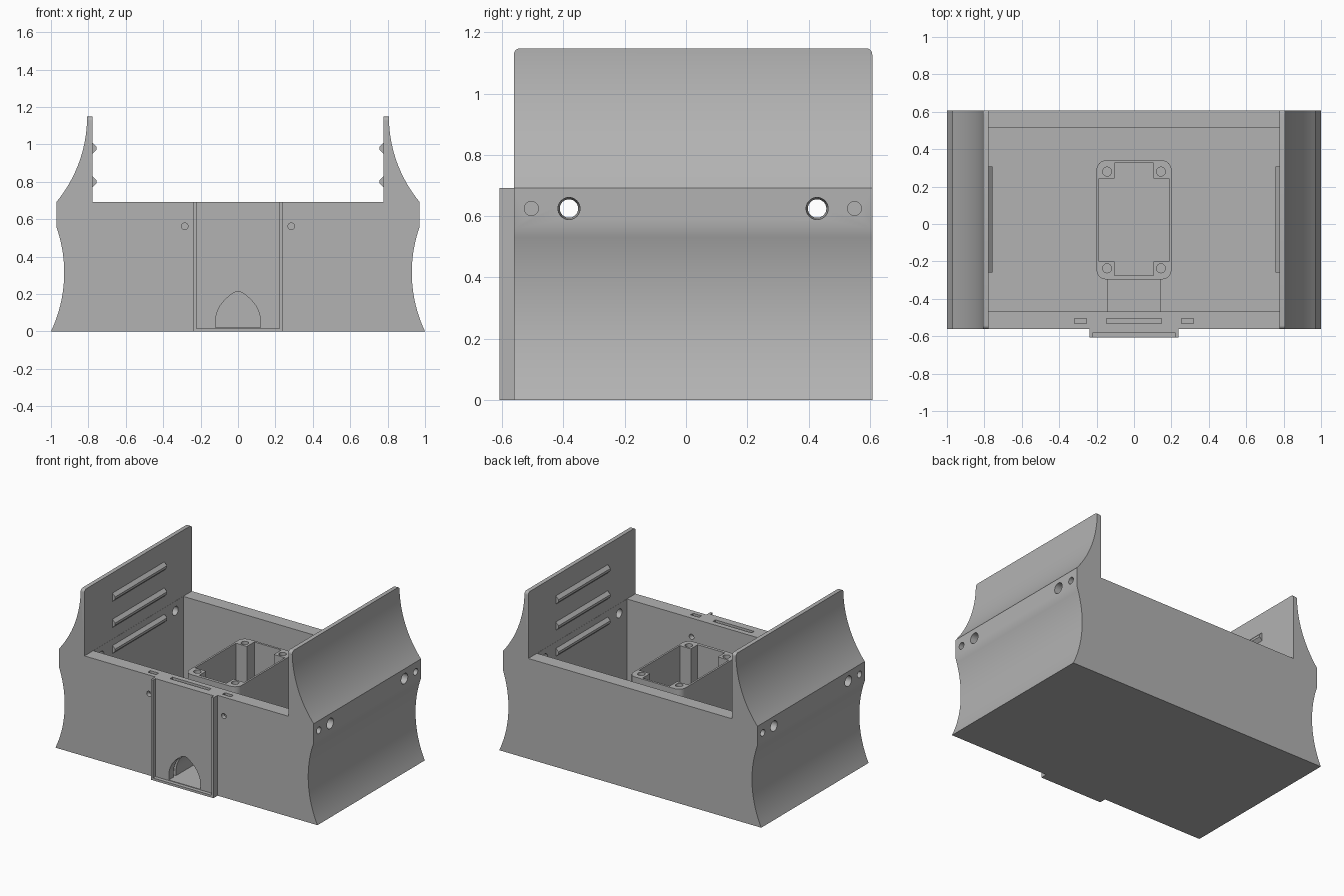
import bpy, bmesh, math
from mathutils import Matrix, Vector

cube = bpy.data.objects.get("Cube")
if cube:
    bpy.data.objects.remove(cube, do_unlink=True)

GREY = (0.45, 0.45, 0.45, 1)
mat = bpy.data.materials.new("light grey")
mat.use_nodes = True
mat.diffuse_color = GREY
mat.node_tree.nodes["Principled BSDF"].inputs["Base Color"].default_value = GREY

FRONT, BACK = -0.562, 0.608
RIM, TOP, FLOOR, INNER = 0.692, 1.148, 0.02, 0.778


def make(name, bm):
    bmesh.ops.recalc_face_normals(bm, faces=bm.faces)
    mesh = bpy.data.meshes.new(name)
    bm.to_mesh(mesh)
    bm.free()
    mesh.materials.append(mat)
    obj = bpy.data.objects.new(name, mesh)
    bpy.context.collection.objects.link(obj)
    return obj


def prism_bm(points, axis, a, b):
    """Extrude a 2D outline along an axis from a to b."""
    place = {"x": lambda u, v: (a, u, v),
             "y": lambda u, v: (u, a, v),
             "z": lambda u, v: (u, v, a)}[axis]
    bm = bmesh.new()
    face = bm.faces.new([bm.verts.new(place(u, v)) for u, v in points])
    ext = bmesh.ops.extrude_face_region(bm, geom=[face])
    move = Vector([b - a if c == axis else 0 for c in "xyz"])
    bmesh.ops.translate(bm, vec=move, verts=[g for g in ext["geom"] if isinstance(g, bmesh.types.BMVert)])
    return bm


def prism(name, points, axis, a, b):
    return make(name, prism_bm(points, axis, a, b))


def box(name, x0, x1, y0, y1, z0, z1):
    return prism(name, [(x0, y0), (x1, y0), (x1, y1), (x0, y1)], "z", z0, z1)


def rod(name, start, end, r1, r2=None):
    start, end = Vector(start), Vector(end)
    d = end - start
    m = Matrix.Translation((start + end) / 2) @ d.to_track_quat("Z", "Y").to_matrix().to_4x4()
    bm = bmesh.new()
    bmesh.ops.create_cone(bm, cap_ends=True, segments=32, radius1=r1,
                          radius2=r2 or r1, depth=d.length, matrix=m)
    return make(name, bm)


def cut(target, cutter):
    """Subtract the cutter, bake the result, then drop the cutter."""
    mod = target.modifiers.new("cut", "BOOLEAN")
    mod.operation, mod.solver, mod.object = "DIFFERENCE", "EXACT", cutter
    bpy.context.view_layer.update()
    dg = bpy.context.evaluated_depsgraph_get()
    mesh = bpy.data.meshes.new_from_object(target.evaluated_get(dg))
    target.modifiers.clear()
    target.data = mesh
    bpy.data.objects.remove(cutter, do_unlink=True)


def arc(p, q, r, n=20):
    """Points on the arc of radius r from p to q, bulging towards -x."""
    p, q = Vector(p), Vector(q)
    mid, half = (p + q) / 2, (q - p) / 2
    out = Vector((half.y, -half.x)).normalized()
    c = mid + out * math.sqrt(r * r - half.length_squared)
    a0 = math.atan2(p.y - c.y, p.x - c.x) % math.tau
    a1 = math.atan2(q.y - c.y, q.x - c.x) % math.tau
    return [(c.x + r * math.cos(a0 + (a1 - a0) * i / n),
             c.y + r * math.sin(a0 + (a1 - a0) * i / n)) for i in range(n + 1)]


def arch(y0, y1):
    half = [(0.12, FLOOR), (0.118, 0.08), (0.11, 0.108), (0.095, 0.138),
            (0.07, 0.17), (0.04, 0.195), (0.015, 0.211)]
    pts = half + [(0, 0.215)] + [(-x, z) for x, z in reversed(half)]
    return prism("arch_cutter", pts, "y", y0, y1)


# Shell: concave flanks and raised side panels, one extruded section
flank = arc((1, 0), (0.971, 0.559), 0.735) + arc((0.971, RIM), (0.807, TOP), 0.716)
right = flank + [(INNER, TOP), (INNER, RIM)]
bm = prism_bm(right + [(-x, z) for x, z in reversed(right)], "y", FRONT, BACK)
corners = [e for e in bm.edges
           if all(v.co.z > TOP - 0.001 for v in e.verts)
           and abs(e.verts[0].co.y - e.verts[1].co.y) < 0.001]
bmesh.ops.bevel(bm, geom=corners, offset=0.02, segments=5, profile=0.5, affect="EDGES")
shell = make("shell", bm)

# Main cavity
cut(shell, box("cavity", -0.777, 0.777, -0.467, 0.514, FLOOR, 0.75))

# Side holes: tapered through holes and blind corner holes
for s in (-1, 1):
    for y in (-0.382, 0.428):
        cut(shell, rod("hole", (s * 1.0, y, 0.625), (s * 0.74, y, 0.625), 0.037, 0.029))
    for y in (-0.505, 0.55):
        cut(shell, rod("hole", (s * 1.0, y, 0.625), (s * 0.85, y, 0.625), 0.023))

# Front wall: gate slot, fastener slots and their holes, arched opening
cut(shell, box("slot", -0.148, 0.148, -0.531, -0.504, FLOOR, 0.75))
for s in (-1, 1):
    cut(shell, box("slot", s * 0.285 - 0.032, s * 0.285 + 0.032, -0.531, -0.504, 0.53, 0.75))
    cut(shell, rod("hole", (s * 0.285, -0.6, 0.562), (s * 0.285, -0.45, 0.562), 0.018))
cut(shell, arch(-0.65, -0.44))

# Recessed frame on the front
frame = box("front_frame", -0.238, 0.238, -0.608, FRONT, 0, RIM)
cut(frame, box("recess", -0.222, 0.222, -0.65, -0.582, 0.016, 0.75))
cut(frame, arch(-0.65, -0.5))

# Central holder with four drilled corner posts
X0, Y0, Y1, R = 0.2, -0.296, 0.34, 0.05
outline = []
for k, (cx, cy) in enumerate([(X0 - R, Y1 - R), (R - X0, Y1 - R), (R - X0, Y0 + R), (X0 - R, Y0 + R)]):
    for i in range(9):
        a = math.pi / 2 * (k + i / 8)
        outline.append((cx + R * math.cos(a), cy + R * math.sin(a)))
holder = prism("central_holder", outline, "z", 0.01, 0.63)
cut(holder, box("well", -0.103, 0.103, -0.275, 0.325, -0.1, 0.7))
cut(holder, box("well", -0.187, 0.187, -0.2, 0.244, -0.1, 0.7))
for x in (-0.144, 0.144):
    for y in (-0.237, 0.28):
        cut(holder, rod("hole", (x, y, 0.45), (x, y, 0.7), 0.024))
cut(holder, arch(-0.4, 0.4))

# Tunnel joining the front opening to the holder
tunnel = box("tunnel", -0.142, 0.142, -0.467, Y0, 0.01, 0.25)
cut(tunnel, arch(-0.6, -0.2))

# Ridges on the inner faces of the side panels
parts = [shell, frame, holder, tunnel]
for s, side in ((-1, "right"), (1, "left")):
    for i, z in enumerate((0.62, 0.80, 0.98)):
        pts = [(s * 0.785, z - 0.036), (s * 0.757, z - 0.008),
               (s * 0.757, z + 0.008), (s * 0.785, z + 0.036)]
        parts.append(prism(f"{side}_ridge_{i + 1}", pts, "y", -0.258, 0.308))

# Smooth curved surfaces, keep hard edges
bpy.ops.object.select_all(action="DESELECT")
for obj in parts:
    obj.select_set(True)
bpy.context.view_layer.objects.active = shell
bpy.ops.object.shade_smooth_by_angle(angle=math.radians(25))
